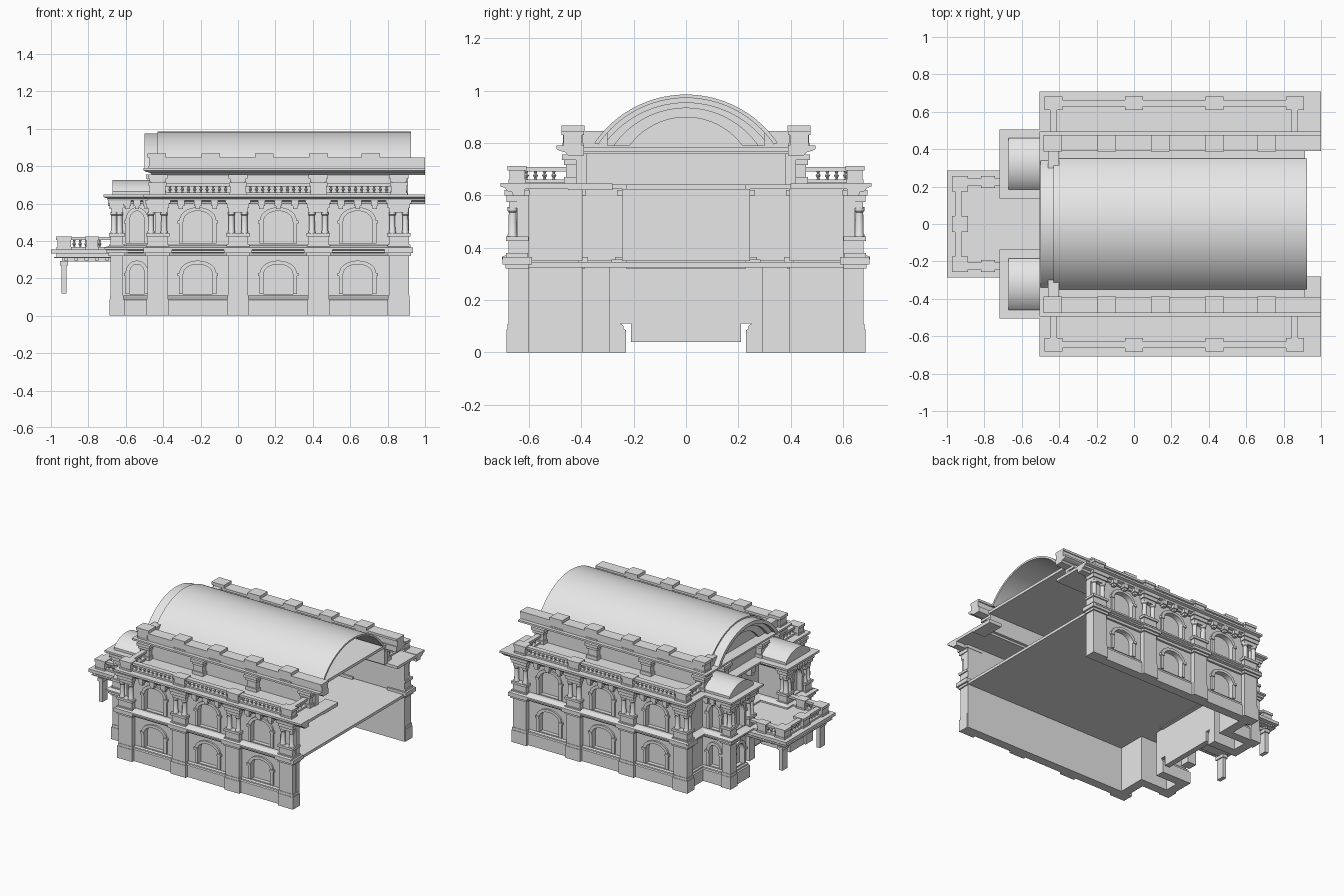
import bpy, bmesh, math
from mathutils import Vector

cube = bpy.data.objects.get("Cube")
if cube:
    bpy.data.objects.remove(cube, do_unlink=True)

stone = bpy.data.materials.new("grey stone")
stone.use_nodes = True
stone.diffuse_color = (0.8, 0.8, 0.8, 1)
stone.node_tree.nodes["Principled BSDF"].inputs["Base Color"].default_value = (0.8, 0.8, 0.8, 1)


def finish(name, bm, mirror=True, smooth=False):
    bmesh.ops.recalc_face_normals(bm, faces=bm.faces)
    mesh = bpy.data.meshes.new(name)
    bm.to_mesh(mesh)
    bm.free()
    mesh.materials.append(stone)
    ob = bpy.data.objects.new(name, mesh)
    bpy.context.collection.objects.link(ob)
    bpy.ops.object.select_all(action='DESELECT')
    ob.select_set(True)
    bpy.context.view_layer.objects.active = ob
    if smooth:
        bpy.ops.object.shade_smooth_by_angle(angle=math.radians(35))
    if mirror:
        mod = ob.modifiers.new("Mirror", 'MIRROR')
        mod.use_axis = (False, True, False)
        mod.use_mirror_merge = False
    return ob


def prism(bm, pts, vec):
    a = [bm.verts.new(p) for p in pts]
    b = [bm.verts.new(Vector(p) + Vector(vec)) for p in pts]
    bm.faces.new(a)
    bm.faces.new(b[::-1])
    for i in range(len(a)):
        j = (i + 1) % len(a)
        bm.faces.new((a[i], b[i], b[j], a[j]))


def box(bm, x0, x1, y0, y1, z0, z1):
    prism(bm, [(x0, y0, z0), (x1, y0, z0), (x1, y1, z0), (x0, y1, z0)], (0, 0, z1 - z0))


def stack(bm, x, y, hx, hy, layers):
    for g, z0, z1 in layers:
        box(bm, x - hx - g, x + hx + g, y - hy - g, y + hy + g, z0, z1)


def lathe(bm, x, y, profile, n=8):
    rings = [[bm.verts.new((x + r * math.cos(math.tau * k / n), y + r * math.sin(math.tau * k / n), z))
              for k in range(n)] for r, z in profile]
    for a, b in zip(rings, rings[1:]):
        for k in range(n):
            bm.faces.new((a[k], a[(k + 1) % n], b[(k + 1) % n], b[k]))
    bm.faces.new(rings[0])
    bm.faces.new(rings[-1])


def sweep(name, path, profile):
    """Mitred moulding: profile of (outward offset, height) along a plan path."""
    bm = bmesh.new()
    pts = [Vector(p) for p in path]
    nor = [Vector((-(b - a).y, (b - a).x)).normalized() for a, b in zip(pts, pts[1:])]
    rings = []
    for i, p in enumerate(pts):
        n1, n2 = nor[max(i - 1, 0)], nor[min(i, len(nor) - 1)]
        m = (n1 + n2) / (1 + n1.dot(n2))
        rings.append([bm.verts.new((p.x + m.x * o, p.y + m.y * o, z)) for o, z in profile])
    k = len(profile)
    for a, b in zip(rings, rings[1:]):
        for i in range(k):
            bm.faces.new((a[i], a[(i + 1) % k], b[(i + 1) % k], b[i]))
    bm.faces.new(rings[0])
    bm.faces.new(rings[-1])
    return finish(name, bm)


def segment(hw, z0, z1, n=32):
    """Circular segment from (-hw, z0) over (0, z1) to (hw, z0)."""
    s = z1 - z0
    r = (hw * hw + s * s) / (2 * s)
    t = math.asin(hw / r)
    return [(r * math.sin(-t + 2 * t * i / n), z1 - r + r * math.cos(-t + 2 * t * i / n)) for i in range(n + 1)]


def vault(bm, x0, x1, outer, inner=()):
    prism(bm, [(x0, y, z) for y, z in list(outer) + list(inner)[::-1]], (x1 - x0, 0, 0))


def arch(hw, z0, spring, top, n=14):
    return [(-hw, z0)] + [(-hw * math.cos(math.pi * i / n), spring + (top - spring) * math.sin(math.pi * i / n) ** 0.9
                           if 0 < i < n else spring) for i in range(n + 1)] + [(hw, z0)]


def on_face(pts, x, y, side, depth):
    return [(x - depth, y + u, z) if side else (x + u, y - depth, z) for u, z in pts]


# Plan lines of one half (the other is mirrored)
W, P, B = -0.645, -0.44, -0.655
upper_plan = [(0.915, W), (-0.44, W), (-0.44, P), (B, P), (B, -0.2), (-0.44, -0.2), (-0.44, 0)]
lower_plan = upper_plan[:4] + [(B, -0.25), (-0.44, -0.25)]
roof_plan = [(1.0, W)] + upper_plan[1:]
attic_plan = [(0.91, -0.42), (-0.43, -0.42), (-0.43, 0)]
pier_xs = [-0.43, 0, 0.43, 0.86]
openings = [(x, W, 0, 0.078) for x in (-0.215, 0.215, 0.64)] + [(-0.54, P, 0, 0.04), (B, -0.33, 1, 0.045)]


# Walls with arched niches and raised surrounds
def storey(label, plan, z0, z1, sill, spring, top):
    wall = sweep(label + "_wall", plan, [(-0.045, z0), (0, z0), (0, z1), (-0.045, z1)])
    cut, frames = bmesh.new(), bmesh.new()
    for x, y, side, hw in openings:
        out = (-1, 0, 0) if side else (0, -1, 0)
        opening = arch(hw, sill, spring, top)
        prism(cut, on_face(opening, x, y, side, -0.028), Vector(out) * 0.06)
        rim = arch(hw + 0.022, sill, spring, top + 0.02)
        prism(frames, on_face(rim + opening[::-1], x, y, side, -0.002), Vector(out) * 0.014)
        for s in (-1, 1):
            ear = [(s * (hw + a), spring + b) for a, b in ((0, -0.008), (0.03, -0.008), (0.03, 0.008), (0, 0.008))]
            prism(frames, on_face(ear, x, y, side, -0.002), Vector(out) * 0.02)
    cutter = finish(label + "_window_cutter", cut, mirror=False)
    cutter.hide_render = True
    finish(label + "_window_frames", frames)
    mod = wall.modifiers.new("Niches", 'BOOLEAN')
    mod.operation, mod.solver, mod.object = 'DIFFERENCE', 'EXACT', cutter
    bpy.context.view_layer.objects.active = wall
    bpy.ops.object.modifier_move_to_index(modifier="Niches", index=0)
    bpy.ops.object.modifier_apply(modifier="Niches")
    bpy.data.objects.remove(cutter, do_unlink=True)


storey("lower", lower_plan, 0, 0.335, 0.115, 0.22, 0.275)
storey("upper", upper_plan, 0.35, 0.625, 0.385, 0.5, 0.56)

# Plinth and cornices
sweep("plinth", lower_plan, [(-0.03, 0), (0.02, 0), (0.02, 0.085), (0.012, 0.09), (0.012, 0.1),
                             (0.004, 0.108), (-0.03, 0.108)])
sweep("floor_cornice", upper_plan, [(-0.03, 0.32), (0.015, 0.32), (0.02, 0.335), (0.04, 0.338), (0.04, 0.348),
                                    (0.058, 0.355), (0.058, 0.366), (0.02, 0.378), (-0.03, 0.378)])
sweep("roof_cornice", roof_plan, [(-0.03, 0.598), (0.015, 0.598), (0.02, 0.612), (0.04, 0.617), (0.045, 0.628),
                                  (0.064, 0.634), (0.064, 0.648), (-0.03, 0.648)])
sweep("attic_wall", attic_plan, [(-0.04, 0.64), (0, 0.64), (0, 0.76), (-0.04, 0.76)])
sweep("attic_cornice", [(1.0, -0.42)] + attic_plan[1:],
      [(-0.03, 0.752), (0.03, 0.752), (0.04, 0.764), (0.062, 0.77), (0.075, 0.777), (0.075, 0.79), (-0.03, 0.79)])

# Piers, pedestals and paired columns
base = [(0.006, 0, 0.088), (0.003, 0.088, 0.108)]
shaft = [(0, 0.108, 0.32), (0.01, 0.32, 0.336), (0.022, 0.336, 0.364)]
pedestal = [(0.008, 0.364, 0.38), (0, 0.38, 0.425), (0.009, 0.425, 0.442)]
capital = [(-0.002, 0.552, 0.575), (0.006, 0.575, 0.6), (0.014, 0.6, 0.62)]
piers, columns = bmesh.new(), bmesh.new()
spots = [(x, W, 0.054, 0.034) for x in pier_xs] + [(-0.648, -0.43, 0.034, 0.034), (-0.648, -0.215, 0.034, 0.034)]
for x, y, hx, hy in spots:
    hanging = y > -0.3
    stack(piers, x, y, hx, hy, ([(0, 0.12, 0.32)] + shaft[1:] if hanging else base + shaft) + pedestal + capital)
    for sx in (-1, 1):
        for sy in (-1, 1):
            lathe(columns, x + sx * (hx - 0.019), y + sy * (hy - 0.017),
                  [(0.019, 0.44), (0.019, 0.45), (0.016, 0.455), (0.015, 0.535), (0.019, 0.54), (0.019, 0.555)], 12)
finish("piers", piers)
finish("columns", columns, smooth=True)

# Corbels under the roof cornice and keystones over arches
corbels = bmesh.new()
for x, y, side, hw in openings:
    for k in (-1, 0, 1):
        u = k * (hw + 0.012)
        cx, cy = (x - 0.02, y + u) if side else (x + u, y - 0.02)
        stack(corbels, cx, cy, 0.012, 0.012, [(0, 0.572, 0.588), (0.007, 0.588, 0.618)])
for y in (-0.08,):
    stack(corbels, -0.46, y, 0.02, 0.02, [(0, 0.565, 0.585), (0.006, 0.585, 0.62)])
finish("corbels", corbels)


# Balustrades
def balustrade(name, z, h, posts, runs):
    bm = bmesh.new()
    for x, y, hx, hy in posts:
        stack(bm, x, y, hx, hy, [(0.004, z, z + 0.012), (0, z + 0.012, z + h - 0.014), (0.006, z + h - 0.014, z + h + 0.004)])
    for x0, y0, x1, y1 in runs:
        for a, b in ((0, 0.012), (h - 0.016, h)):
            box(bm, min(x0, x1) - 0.018, max(x0, x1) + 0.018, min(y0, y1) - 0.018, max(y0, y1) + 0.018, z + a, z + b)
        n = max(2, round(math.hypot(x1 - x0, y1 - y0) / 0.034))
        for i in range(1, n):
            lathe(bm, x0 + (x1 - x0) * i / n, y0 + (y1 - y0) * i / n,
                  [(0.008, z + 0.01), (0.004, z + 0.018), (0.01, z + 0.028), (0.004, z + h - 0.024), (0.008, z + h - 0.014)])
    finish(name, bm)


R = -0.645
balustrade("roof_balustrade", 0.648, 0.06, [(x, R, 0.042, 0.03) for x in pier_xs],
           [(a, R, b, R) for a, b in zip(pier_xs, pier_xs[1:])] +
           [(-0.43, R, -0.43, -0.47), (0.86, R, 0.86, -0.47)])
balustrade("porch_balustrade", 0.355, 0.065,
           [(-0.93, -0.215, 0.036, 0.036), (-0.93, 0, 0.036, 0.036), (-0.78, -0.225, 0.032, 0.026)],
           [(-0.94, -0.225, -0.94, 0), (-0.94, -0.225, -0.78, -0.225), (-0.78, -0.225, -0.7, -0.225)])

# Porch slab, dentils and posts
porch = bmesh.new()
for g, z0, z1 in ((0.06, 0.29, 0.308), (0.03, 0.315, 0.333), (0.015, 0.308, 0.315), (0, 0.333, 0.355)):
    box(porch, -1 + g, -0.45, -0.285 + g, 0.285 - g, z0, z1)
for s in (-1, 1):
    for i in range(5):
        x = -0.93 + i * 0.055
        box(porch, x, x + 0.02, s * 0.24 - 0.012, s * 0.24 + 0.012, 0.296, 0.32)
    stack(porch, -0.93, s * 0.215, 0.014, 0.03, [(0, 0.12, 0.28), (0.007, 0.268, 0.292)])
finish("porch", porch, mirror=False)

# Door wall in the recess
door = bmesh.new()
box(door, -0.48, -0.44, -0.21, 0.21, 0.04, 0.33)
box(door, -0.48, -0.44, -0.26, 0.26, 0.11, 0.33)
for s in (-1, 0, 1):
    prism(door, on_face(arch(0.04, 0.05, 0.22, 0.26), -0.48, s * 0.125, 1, 0), (-0.008, 0, 0))
finish("door_wall", door, mirror=False)

# Floors, terraces and roof deck
slabs = bmesh.new()
box(slabs, -0.43, 0.915, -0.63, 0, 0.325, 0.345)
box(slabs, -0.64, -0.43, -0.43, -0.21, 0.325, 0.345)
box(slabs, -0.43, 1.0, -0.66, -0.4, 0.625, 0.645)
box(slabs, -0.64, -0.43, -0.43, -0.21, 0.625, 0.645)
box(slabs, -0.42, 0.915, -0.41, 0, 0.765, 0.785)
finish("floors_and_terraces", slabs)
ledge = bmesh.new()
box(ledge, 0.9, 1.0, -0.45, -0.28, 0.62, 0.645)
finish("end_ledge", ledge, mirror=False)

# Attic piers and parapet
attic = bmesh.new()
for x, y in [(x, -0.43) for x in pier_xs] + [(-0.44, -0.215)]:
    stack(attic, x, y, 0.036, 0.028, [(0.008, 0.645, 0.67), (0, 0.67, 0.715), (0.008, 0.715, 0.735), (0.016, 0.735, 0.756)])
box(attic, -0.46, 1.0, -0.468, -0.398, 0.788, 0.836)
box(attic, -0.465, 1.0, -0.475, -0.39, 0.83, 0.846)
box(attic, -0.46, -0.4, -0.47, -0.3, 0.788, 0.846)
for x in (-0.435, -0.145, 0.14, 0.43, 0.71):
    stack(attic, x, -0.432, 0.042, 0.036, [(0.004, 0.788, 0.8), (0, 0.8, 0.846), (0.008, 0.846, 0.867)])
finish("attic_parapet", attic)

# Great vault with stepped end arch and lunette
great = bmesh.new()
vault(great, -0.43, 0.925, segment(0.35, 0.80, 0.985), segment(0.335, 0.795, 0.972))
vault(great, -0.5, -0.43, segment(0.34, 0.79, 0.975), segment(0.315, 0.785, 0.95))
vault(great, -0.47, -0.42, segment(0.32, 0.785, 0.955), segment(0.27, 0.785, 0.93))
vault(great, -0.445, -0.41, segment(0.28, 0.785, 0.935), segment(0.2, 0.785, 0.89))
vault(great, -0.425, -0.4, segment(0.22, 0.785, 0.9))
finish("great_vault", great, mirror=False, smooth=True)

# Small vaults over the corner pavilions
small = bmesh.new()
vault(small, -0.672, -0.43, [(y - 0.322, z) for y, z in [(-0.137, 0.64)] + segment(0.137, 0.665, 0.725, 16) + [(0.137, 0.64)]])
finish("pavilion_vaults", small, smooth=True)
